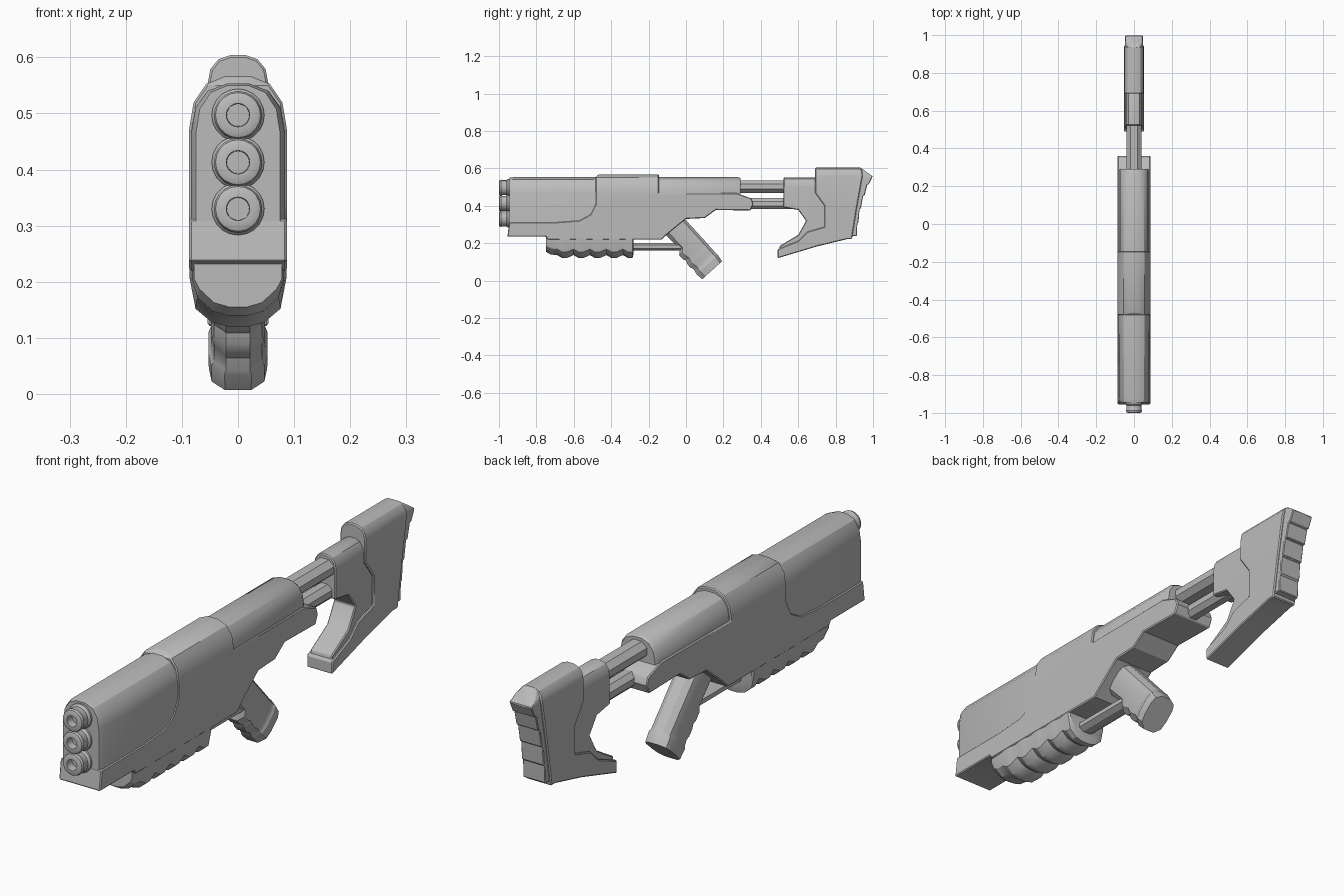
import bpy, bmesh, math

if "Cube" in bpy.data.objects:
    bpy.data.objects.remove(bpy.data.objects["Cube"])

grey = bpy.data.materials.new("mid grey")
grey.diffuse_color = (0.5, 0.5, 0.5, 1)
grey.use_nodes = True
grey.node_tree.nodes["Principled BSDF"].inputs["Base Color"].default_value = grey.diffuse_color


def finish(name, bm, angle=32):
    bmesh.ops.recalc_face_normals(bm, faces=bm.faces)
    me = bpy.data.meshes.new(name)
    bm.to_mesh(me)
    bm.free()
    me.materials.append(grey)
    me.shade_smooth()
    me.set_sharp_from_angle(angle=math.radians(angle))
    ob = bpy.data.objects.new(name, me)
    bpy.context.collection.objects.link(ob)
    return ob


def loft(name, rings, angle=32):
    """Skin closed rings of equal length and cap both ends."""
    bm = bmesh.new()
    vs = [[bm.verts.new(p) for p in r] for r in rings]
    n = len(vs[0])
    for a, b in zip(vs, vs[1:]):
        for i in range(n):
            j = (i + 1) % n
            bm.faces.new((a[i], a[j], b[j], b[i]))
    bm.faces.new(vs[0])
    bm.faces.new(vs[-1])
    return finish(name, bm, angle)


def arch(y, w, b, t, r):
    """Upright outline with flat sides and a rounded top of height r."""
    half = [(w, b), (w, t - r), (w * .91, t - r * .5), (w * .65, t - r * .15), (w * .25, t)]
    return [(x, y, z) for x, z in half] + [(-x, y, z) for x, z in reversed(half)]


def prism(name, profile, w):
    return loft(name, [[(x, y, z) for y, z in profile] for x in (-w, w)])


def bake(ob):
    """Replace the mesh with its modified version."""
    me = bpy.data.meshes.new_from_object(ob.evaluated_get(bpy.context.evaluated_depsgraph_get()))
    ob.modifiers.clear()
    me.shade_smooth()
    me.set_sharp_from_angle(angle=math.radians(32))
    ob.data = me


def rounded_prism(name, profile, w, top, r, bevel=0.0):
    """Side profile intersected with an arched front outline."""
    ob = prism(name, profile, w + .05)
    cut = loft("cutter", [arch(y, w, -.1, top, r) for y in (-1.2, 1.2)])
    cut.hide_render = True
    m = ob.modifiers.new("round", 'BOOLEAN')
    m.operation, m.solver, m.object = 'INTERSECT', 'EXACT', cut
    if bevel:
        bv = ob.modifiers.new("bevel", 'BEVEL')
        bv.width, bv.segments, bv.limit_method = bevel, 1, 'ANGLE'
        bv.angle_limit = math.radians(50)
    bake(ob)
    bpy.data.objects.remove(cut)
    return ob


def rod(name, y0, y1, z, w, h):
    ring = [(w, -.4 * h), (w, .4 * h), (.45 * w, h), (-.45 * w, h),
            (-w, .4 * h), (-w, -.4 * h), (-.45 * w, -h), (.45 * w, -h)]
    loft(name, [[(a, y, z + b) for a, b in ring] for y in (y0, y1)])


# Main receiver, with the curved panel edge towards the front shroud
rounded_prism("receiver", [
    (-.955, .235), (-.75, .235), (-.74, .22), (-.13, .22), (-.1, .248), (0, .33), (.1, .335),
    (.16, .378), (.345, .375), (.36, .41), (.35, .44), (.27, .468), (-.145, .465), (-.145, .57),
    (-.47, .57), (-.483, .55), (-.483, .41), (-.51, .355), (-.57, .322), (-.70, .312), (-.945, .312)],
    .087, .567, .095, .004)

# Front shroud with a chamfered muzzle end
loft("front_shroud", [arch(y, w, .27, t, .085) for y, w, t in
                      ((-.945, .075, .55), (-.925, .083, .553), (-.47, .084, .553))])

# Rear tube housing above the receiver
loft("rear_housing", [arch(y, w, .42, t, .08) for y, w, t in
                      ((-.16, .08, .553), (.28, .08, .553), (.292, .074, .547))])

# Three stacked barrels, lathed
for k, z in enumerate((.33, .413, .497)):
    lathe = [(.047, -.93), (.047, -.952), (.04, -.96), (.04, -.982), (.043, -.988),
             (.04, -.997), (.033, -1.0), (.021, -1.0), (.02, -.97)]
    loft(f"barrel_{k + 1}", [[(r * math.cos(i * math.tau / 20), y, z + r * math.sin(i * math.tau / 20))
                              for i in range(20)] for r, y in lathe])


# Ribbed pump fore-end
def pump_ring(y, w, b):
    half = [(w, .236), (w, .205), (w * .88, b + .032), (w * .55, b + .008), (w * .2, b)]
    return [(x, y, z) for x, z in half] + [(-x, y, z) for x, z in reversed(half)]


rings = [pump_ring(-.748, .078, .155), pump_ring(-.725, .082, .14)]
for i in range(5):
    y = -.69 + i * .088
    rings += [pump_ring(y, .083, .137), pump_ring(y + .03, .086, .12), pump_ring(y + .052, .086, .12)]
rings += [pump_ring(-.28, .08, .145)]
loft("pump_fore_end", rings, 25)
rod("pump_rod", -.3, -.0, .181, .036, .021)


# Slanted pistol grip
def grip_ring(s, f, b, w):
    pts = [(f, .45 * w), (f * .72, .9 * w), (f * .3, w), (b * .4, w), (b * .78, .85 * w), (b, .4 * w)]
    pts += [(n, -x) for n, x in reversed(pts)]
    return [(x, -.053 + .67 * s + .742 * n, .283 - .742 * s + .67 * n) for n, x in pts]


loft("pistol_grip", [grip_ring(*a) for a in (
    (-.03, -.068, .066, .048), (.10, -.062, .067, .048), (.12, -.086, .067, .048),
    (.15, -.086, .067, .048), (.165, -.078, .067, .047), (.185, -.086, .067, .048),
    (.21, -.086, .067, .048), (.225, -.078, .067, .047), (.25, -.084, .067, .048),
    (.258, -.085, .068, .053), (.298, -.082, .062, .052))])

# Stock rods
rod("upper_stock_rod", .27, .6, .503, .04, .033)
rod("lower_stock_rod", .3, .65, .412, .032, .03)

# Stock collar and inner bracket
rounded_prism("stock_collar", [
    (.522, .56), (.72, .56), (.8, .45), (.8, .25), (.7, .215), (.5, .15), (.5, .185), (.6, .245),
    (.642, .32), (.6, .378), (.52, .392)], .046, .552, .05, .004)

# Shoulder stock with its lower arm
rounded_prism("shoulder_stock", [
    (.69, .62), (.935, .62), (.945, .565), (.912, .38), (.887, .222), (.86, .222), (.7, .183),
    (.49, .12), (.49, .168), (.6, .213), (.65, .262), (.74, .288), (.74, .4), (.69, .47)],
    .054, .604, .05, .004)

# Ribbed butt pad
rounded_prism("butt_pad", [
    (.88, .6), (.935, .603), (.998, .558), (.978, .515), (.97, .515), (.955, .455), (.947, .455),
    (.935, .385), (.928, .385), (.922, .31), (.916, .31), (.914, .24), (.87, .235)],
    .047, .605, .05, .008)
